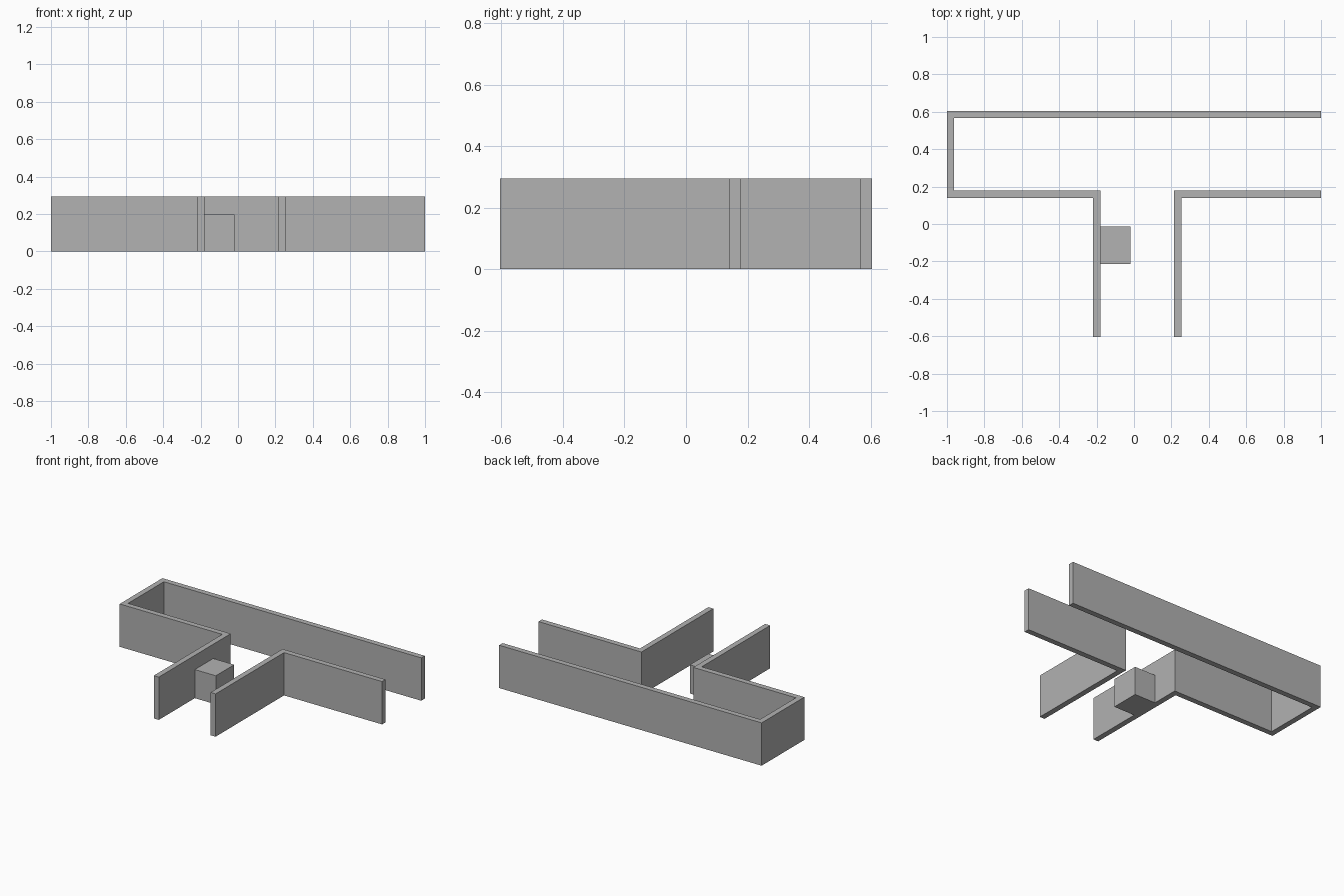
import bpy
import bmesh
from mathutils import Vector, Matrix

cube = bpy.data.objects.get("Cube")
if cube:
    bpy.data.objects.remove(cube, do_unlink=True)

HEIGHT = 0.295
THICK = 0.038

# Single plain grey
grey = bpy.data.materials.new("plain grey")
grey.use_nodes = True
colour = (0.445, 0.445, 0.445, 1)
grey.diffuse_color = colour
grey.node_tree.nodes["Principled BSDF"].inputs["Base Color"].default_value = colour


def finish(name, bm):
    bmesh.ops.recalc_face_normals(bm, faces=bm.faces)
    mesh = bpy.data.meshes.new(name)
    bm.to_mesh(mesh)
    bm.free()
    mesh.materials.append(grey)
    obj = bpy.data.objects.new(name, mesh)
    bpy.context.collection.objects.link(obj)
    return obj


def wall(name, path):
    """Upright wall of constant thickness along a right-angled centre line."""
    pts = [Vector((x, y, 0)) for x, y in path]
    normals = []
    for a, b in zip(pts, pts[1:]):
        d = (b - a).normalized()
        normals.append(Vector((-d.y, d.x, 0)))
    bm = bmesh.new()
    rows = []
    for i, p in enumerate(pts):
        # the two normals at a square corner add up to the mitre
        near = normals[max(i - 1, 0):i + 1]
        offset = sum(near, Vector()) * THICK / 2
        rows.append((bm.verts.new(p + offset), bm.verts.new(p - offset)))
    outline = [r[0] for r in rows] + [r[1] for r in reversed(rows)]
    base = bm.faces.new(outline)
    top = bmesh.ops.extrude_face_region(bm, geom=[base], use_keep_orig=True)
    moved = [v for v in top["geom"] if isinstance(v, bmesh.types.BMVert)]
    bmesh.ops.translate(bm, verts=moved, vec=(0, 0, HEIGHT))
    return finish(name, bm)


def block(name, low, high):
    low, high = Vector(low), Vector(high)
    bm = bmesh.new()
    size = Matrix.Diagonal((high - low).to_4d())
    bmesh.ops.create_cube(bm, size=1, matrix=Matrix.Translation((low + high) / 2) @ size)
    return finish(name, bm)


# Long wall folding round the closed end and down the side passage
wall("corridor_wall", [(1, 0.586), (-0.981, 0.586), (-0.981, 0.159),
                       (-0.199, 0.159), (-0.199, -0.605)])

# Opposite corner wall
wall("corner_wall", [(1, 0.159), (0.234, 0.159), (0.234, -0.605)])

# Low box against the passage wall
block("passage_box", (-0.18, -0.213, 0), (-0.02, -0.013, 0.197))
